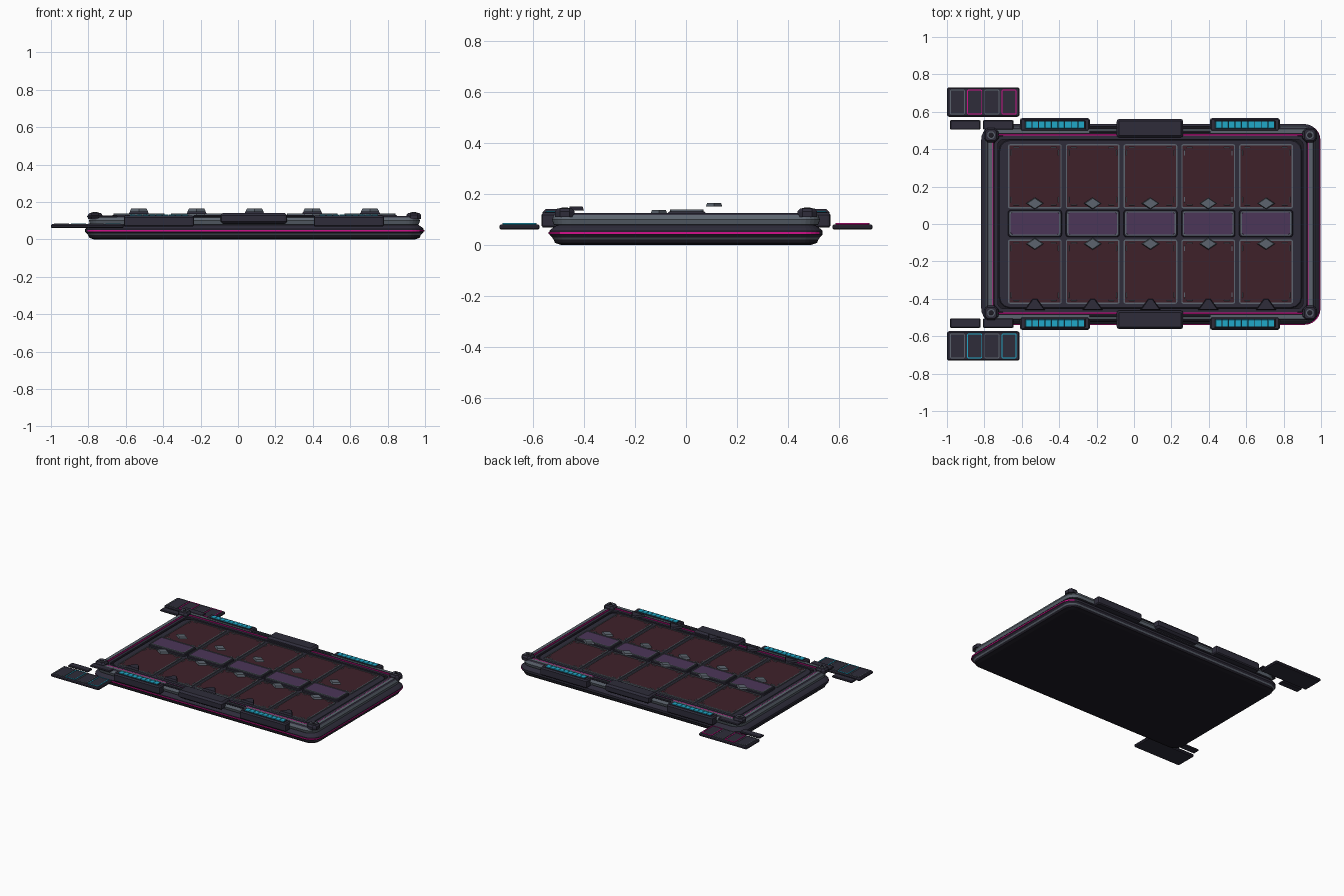
import bpy, bmesh, math

old = bpy.data.objects.get("Cube")
if old:
    bpy.data.objects.remove(old)


def linear(c):
    return c / 12.92 if c <= 0.04045 else ((c + 0.055) / 1.055) ** 2.4


def material(name, code):
    rgb = [linear(int(code[i:i + 2], 16) / 255) for i in (0, 2, 4)]
    m = bpy.data.materials.new(name)
    m.use_nodes = True
    m.diffuse_color = (*rgb, 1)
    m.node_tree.nodes["Principled BSDF"].inputs["Base Color"].default_value = (*rgb, 1)
    return m


BLACK = material("near black", "1d1b24")
DARK = material("dark slate", "2e2c3a")
GREY = material("steel grey", "5c646e")
RED = material("dark red", "3e212a")
PURPLE = material("muted purple", "4c3658")
MAGENTA = material("magenta", "d4108c")
CYAN = material("cyan", "20a9c9")
CX = 0.088


def outline(x, y, w, d, r, inset, steps):
    # rounded rectangle, shrunk by the inset
    w, d, r = w / 2 - inset, d / 2 - inset, max(r - inset, 0.001)
    pts = []
    for k, (sx, sy) in enumerate(((1, 1), (-1, 1), (-1, -1), (1, -1))):
        for s in range(steps + 1):
            a = math.pi / 2 * (k + s / steps)
            pts.append((x + sx * (w - r) + r * math.cos(a),
                        y + sy * (d - r) + r * math.sin(a)))
    return pts


def loft(name, x, y, w, d, r, profile, mats, ring=False, steps=3):
    # profile holds (inset, height); mats holds one material per band, the last repeating
    bm = bmesh.new()
    rows = [[bm.verts.new((*p, z)) for p in outline(x, y, w, d, r, inset, steps)]
            for inset, z in profile]
    n = len(rows[0])
    used = list(dict.fromkeys(mats))
    pairs = list(zip(rows, rows[1:] + rows[:1]))
    for i, (a, b) in enumerate(pairs if ring else pairs[:-1]):
        for j in range(n):
            k = (j + 1) % n
            f = bm.faces.new((a[j], a[k], b[k], b[j]))
            f.material_index = used.index(mats[min(i, len(mats) - 1)])
    if not ring:
        bm.faces.new(rows[0][::-1]).material_index = used.index(mats[0])
        bm.faces.new(rows[-1]).material_index = used.index(mats[-1])
    bmesh.ops.recalc_face_normals(bm, faces=bm.faces)
    mesh = bpy.data.meshes.new(name)
    bm.to_mesh(mesh)
    bm.free()
    for m in used:
        mesh.materials.append(m)
    obj = bpy.data.objects.new(name, mesh)
    bpy.context.collection.objects.link(obj)
    return obj


def slab(name, x, y, w, d, z0, z1, mat, r=0.01, b=0.004):
    return loft(name, x, y, w, d, r, [(b, z0), (0, z0 + b), (0, z1 - b), (b, z1)], [mat])


def border(name, x, y, w, d, z0, z1, t, mat, r=0.01, steps=3):
    return loft(name, x, y, w, d, r, [(0, z0), (0, z1), (t, z1), (t, z0)], [mat], True, steps)


def prism(name, x, y, pts, z0, z1, mat, taper=0.8):
    # tapered polygon plate
    bm = bmesh.new()
    low = [bm.verts.new((x + u, y + v, z0)) for u, v in pts]
    top = [bm.verts.new((x + u * taper, y + v * taper, z1)) for u, v in pts]
    n = len(pts)
    bm.faces.new(low[::-1])
    bm.faces.new(top)
    for i in range(n):
        j = (i + 1) % n
        bm.faces.new((low[i], low[j], top[j], top[i]))
    bmesh.ops.recalc_face_normals(bm, faces=bm.faces)
    mesh = bpy.data.meshes.new(name)
    bm.to_mesh(mesh)
    bm.free()
    mesh.materials.append(mat)
    obj = bpy.data.objects.new(name, mesh)
    bpy.context.collection.objects.link(obj)
    return obj


# Base shell with a steel band and a glowing seam
loft("base_shell", CX, 0, 1.81, 1.07, 0.085,
     [(0.045, 0), (0.022, 0.008), (0.016, 0.022), (0.01, 0.03), (0, 0.04),
      (0, 0.055), (0.012, 0.066), (0.03, 0.078)],
     [BLACK, BLACK, GREY, DARK], steps=6)
border("base_glow_seam", CX + 0.003, -0.003, 1.812, 1.072, 0.042, 0.05, 0.01, MAGENTA, 0.085, 6)

# Raised steel frame
loft("raised_frame", CX, 0, 1.77, 1.05, 0.075,
     [(0.03, 0.07), (0.006, 0.08), (0, 0.1), (0.008, 0.117), (0.016, 0.125),
      (0.04, 0.125), (0.04, 0.09)],
     [DARK, GREY, GREY, DARK, GREY, DARK], True, 6)

# Recessed deck, inner glow line and playing field
slab("deck", CX, 0, 1.70, 0.98, 0.07, 0.108, BLACK, 0.05)
border("inner_glow_line", CX, 0, 1.694, 0.964, 0.1, 0.122, 0.008, MAGENTA, 0.05, 6)
border("deck_rim", CX, 0, 1.672, 0.944, 0.1, 0.119, 0.02, DARK, 0.05, 6)
slab("playing_field", CX, 0, 1.62, 0.9, 0.1, 0.114, DARK, 0.06)

# Card spaces, centre spaces and their markers
for i in range(5):
    x = CX + (i - 2) * 0.309
    for s, row in ((1, "back"), (-1, "front")):
        y = s * 0.255
        slab(f"{row}_card_space_{i + 1}", x, y, 0.28, 0.336, 0.11, 0.119, RED, 0.008, 0.001)
        border(f"{row}_card_edge_{i + 1}", x, y, 0.287, 0.343, 0.11, 0.122, 0.007, GREY, 0.01)
        # small ticks near the four corners
        for u in (-1, 1):
            for v in (-1, 1):
                slab(f"{row}_tick_across_{i + 1}", x + u * 0.1, y + v * 0.153,
                     0.03, 0.005, 0.118, 0.121, GREY, 0.001, 0.001)
                slab(f"{row}_tick_along_{i + 1}", x + u * 0.127, y + v * 0.125,
                     0.005, 0.03, 0.118, 0.121, GREY, 0.001, 0.001)
        z = 0.15 if s > 0 else 0.123
        prism(f"{row}_diamond_{i + 1}", x, s * 0.108 + 0.002,
              [(0.048, 0), (0, 0.032), (-0.048, 0), (0, -0.032)], z, z + 0.014, GREY, 0.85)
    slab(f"centre_space_base_{i + 1}", x, 0.003, 0.288, 0.146, 0.11, 0.13, DARK, 0.015)
    border(f"centre_space_edge_{i + 1}", x, 0.003, 0.272, 0.13, 0.125, 0.138, 0.007, GREY, 0.014)
    slab(f"centre_space_{i + 1}", x, 0.003, 0.26, 0.118, 0.125, 0.135, PURPLE, 0.01, 0.001)
    prism(f"front_pointer_{i + 1}", x, -0.432,
          [(-0.055, -0.028), (0.055, -0.028), (0.012, 0.032), (-0.012, 0.032)],
          0.135, 0.15, DARK, 0.85)

# Corner caps with bolts
for sx in (-1, 1):
    for sy in (-1, 1):
        x, y = CX + sx * 0.852, sy * 0.475
        loft("corner_cap", x, y, 0.078, 0.078, 0.02,
             [(0, 0.11), (0, 0.13), (0.01, 0.142)], [DARK], steps=1)
        border("corner_bolt_washer", x, y, 0.042, 0.042, 0.14, 0.144, 0.006, GREY, 0.021)
        loft("corner_bolt", x, y, 0.026, 0.026, 0.013,
             [(0, 0.14), (0, 0.145), (0.003, 0.147)], [BLACK])

# Modules along the long sides
for s, side in ((1, "back"), (-1, "front")):
    loft(f"{side}_centre_module", 0.085, s * 0.512, 0.356, 0.1, 0.015,
         [(0.015, 0.082), (0, 0.095), (0, 0.128), (0.012, 0.141)], [DARK], steps=2)
    for x in (-0.423, 0.593):
        loft(f"{side}_light_module", x, s * 0.53, 0.375, 0.072, 0.012,
             [(0.006, 0.068), (0, 0.075), (0, 0.118), (0.008, 0.127)], [DARK], steps=2)
        slab(f"{side}_light_bed", x, s * 0.53, 0.326, 0.046, 0.12, 0.1285, BLACK, 0.004, 0.001)
        for k in range(9):
            slab(f"{side}_light_segment", x + (k - 4) * 0.035, s * 0.53,
                 0.032, 0.038, 0.122, 0.132, CYAN, 0.002, 0.001)
    # twin conduits joining the modules
    for x in (-0.163, 0.333):
        for y in (0.492, 0.515):
            slab(f"{side}_conduit", x, s * y, 0.15, 0.01, 0.118, 0.13, DARK, 0.003, 0.003)

# Outlying trays with outlined slots, and thin label plates
for s, side, glow in ((1, "back", MAGENTA), (-1, "front", CYAN)):
    y = s * 0.652
    slab(f"{side}_tray", -0.806, y, 0.388, 0.158, 0.06, 0.081, DARK, 0.012, 0.006)
    for k in range(4):
        x = -0.806 + (k - 1.5) * 0.092
        slab(f"{side}_slot_{k + 1}", x, y, 0.078, 0.13, 0.076, 0.083, DARK, 0.008, 0.001)
        border(f"{side}_slot_edge_{k + 1}", x, y, 0.081, 0.133, 0.076, 0.085, 0.005,
               glow if k % 2 else GREY, 0.009)
    slab(f"{side}_outer_label_plate", -0.902, s * 0.53, 0.162, 0.05, 0.068, 0.082, DARK, 0.005)
    slab(f"{side}_inner_label_plate", -0.726, s * 0.53, 0.162, 0.05, 0.116, 0.128, DARK, 0.005)
